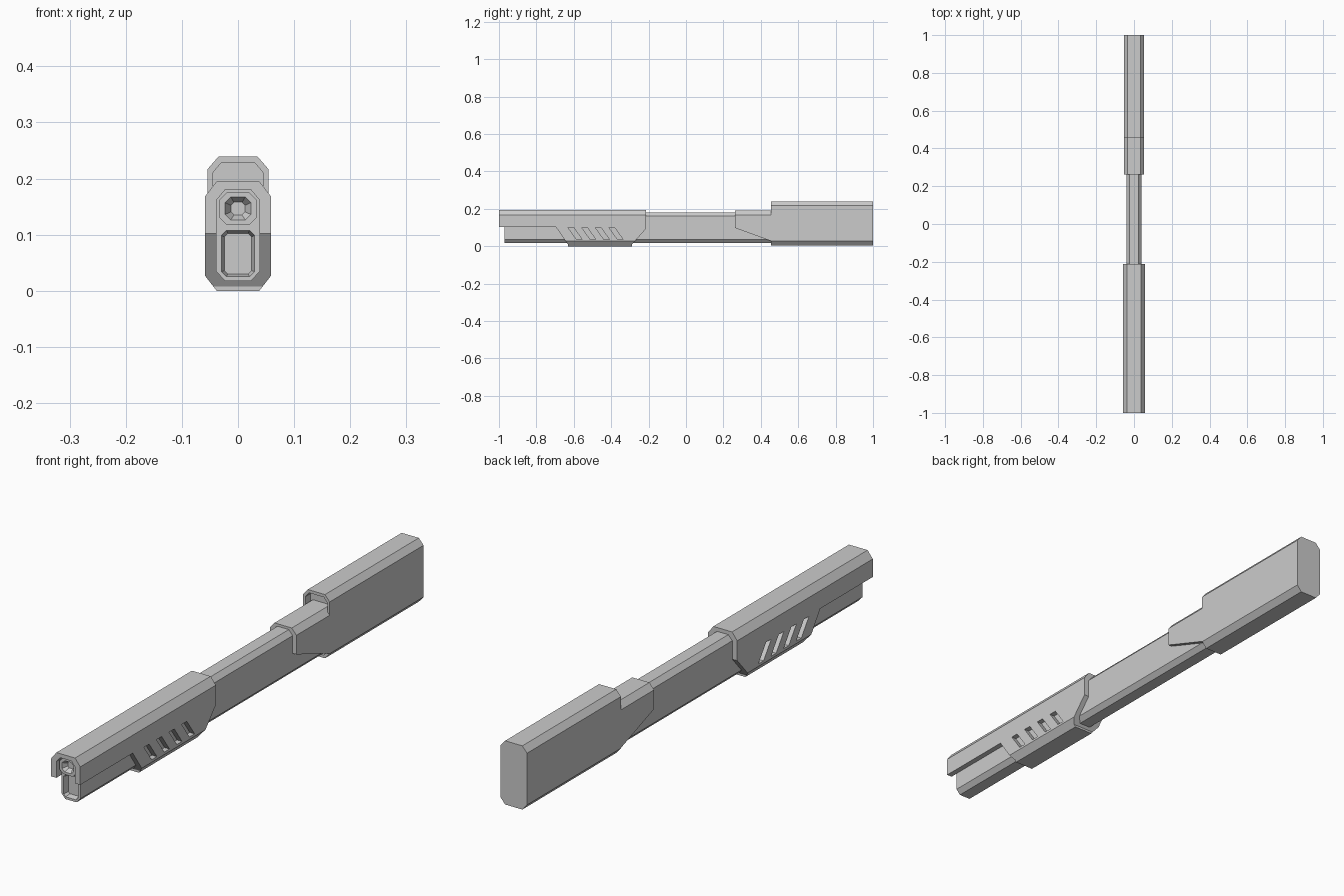
import bpy, bmesh

if "Cube" in bpy.data.objects:
    bpy.data.objects.remove(bpy.data.objects["Cube"])


def octagon(y, w, z0, z1, cx, cz):
    """Chamfered rectangle in the XZ plane at depth y (w = half width)."""
    a = w - cx
    return [(a, y, z0), (w, y, z0 + cz), (w, y, z1 - cz), (a, y, z1),
            (-a, y, z1), (-w, y, z1 - cz), (-w, y, z0 + cz), (-a, y, z0)]


def loft(name, rings, closed=False):
    """Skin a series of rings; closed joins last to first (a tube with walls)."""
    bm = bmesh.new()
    loops = [[bm.verts.new(p) for p in r] for r in rings]
    pairs = list(zip(loops, loops[1:]))
    if closed:
        pairs.append((loops[-1], loops[0]))
    for a, b in pairs:
        n = len(a)
        for i in range(n):
            j = (i + 1) % n
            bm.faces.new((a[i], a[j], b[j], b[i]))
    if not closed:
        bm.faces.new(loops[0])
        bm.faces.new(loops[-1])
    bmesh.ops.recalc_face_normals(bm, faces=bm.faces)
    mesh = bpy.data.meshes.new(name)
    bm.to_mesh(mesh)
    bm.free()
    ob = bpy.data.objects.new(name, mesh)
    bpy.context.collection.objects.link(ob)
    return ob


def side_prism(name, pts, w=0.1):
    """Side (YZ) outline extruded across the width."""
    return loft(name, [[(x, y, z) for y, z in pts] for x in (-w, w)])


def cut(ob, cutter, op='DIFFERENCE'):
    mod = ob.modifiers.new("cut", 'BOOLEAN')
    mod.operation, mod.solver, mod.object = op, 'EXACT', cutter
    bpy.context.view_layer.objects.active = ob
    bpy.ops.object.modifier_apply(modifier=mod.name)
    bpy.data.objects.remove(cutter)


# Long inner body with a tapered pocket in its front face
core = [0.039, 0.017, 0.181, 0.016, 0.018]
body = loft("inner_body", [octagon(-0.97, *core), octagon(0.55, *core)])
cut(body, loft("pocket_cutter", [
    octagon(-0.98, 0.032, 0.023, 0.110, 0.010, 0.010),
    octagon(-0.95, 0.024, 0.030, 0.102, 0.006, 0.006)]))

# Octagonal muzzle with a conical bore
loft("muzzle", [
    octagon(-0.94, 0.033, 0.117, 0.175, 0.013, 0.013),
    octagon(-0.988, 0.033, 0.117, 0.175, 0.013, 0.013),
    octagon(-0.988, 0.023, 0.126, 0.167, 0.010, 0.010),
    octagon(-0.95, 0.001, 0.1455, 0.1475, 0.0005, 0.0005)])

# Front shroud: walled octagonal tube trimmed to its side outline
outer = [0.059, 0.0, 0.195, 0.021, 0.027]
inner = [0.038, 0.018, 0.180, 0.015, 0.018]
shroud = loft("front_shroud", [octagon(-1.0, *outer), octagon(-0.21, *outer),
                               octagon(-0.21, *inner), octagon(-1.0, *inner)], True)
cut(shroud, side_prism("shroud_outline", [
    (-1.1, 0.102), (-0.695, 0.102), (-0.63, 0.008), (-0.63, -0.1), (-0.29, -0.1),
    (-0.29, 0.008), (-0.213, 0.095), (-0.213, 0.3), (-1.1, 0.3)]), 'INTERSECT')

# Four slanted vents on both sides
for i in range(4):
    y = -0.63 + i * 0.073
    cut(shroud, side_prism("vent_cutter", [
        (y, 0.099), (y + 0.03, 0.099), (y + 0.075, 0.036), (y + 0.045, 0.036)]))

# Rear cuff hugging the inner body, with a sloped underside
outer = [0.054, 0.006, 0.190, 0.019, 0.022]
cuff = loft("rear_cuff", [octagon(0.2, *outer), octagon(0.5, *outer),
                          octagon(0.5, *inner), octagon(0.2, *inner)], True)
cut(cuff, side_prism("cuff_outline", [
    (0.262, 0.3), (0.262, 0.098), (0.455, 0.028), (0.49, 0.028), (0.49, 0.3)]), 'INTERSECT')

# Rear block with a shallow hollow in its front face
outer = [0.054, 0.005, 0.239, 0.019, 0.022]
hollow = [0.045, 0.015, 0.228, 0.015, 0.018]
loft("rear_block", [octagon(1.0, *outer), octagon(0.455, *outer),
                    octagon(0.455, *hollow), octagon(0.485, *hollow)])
